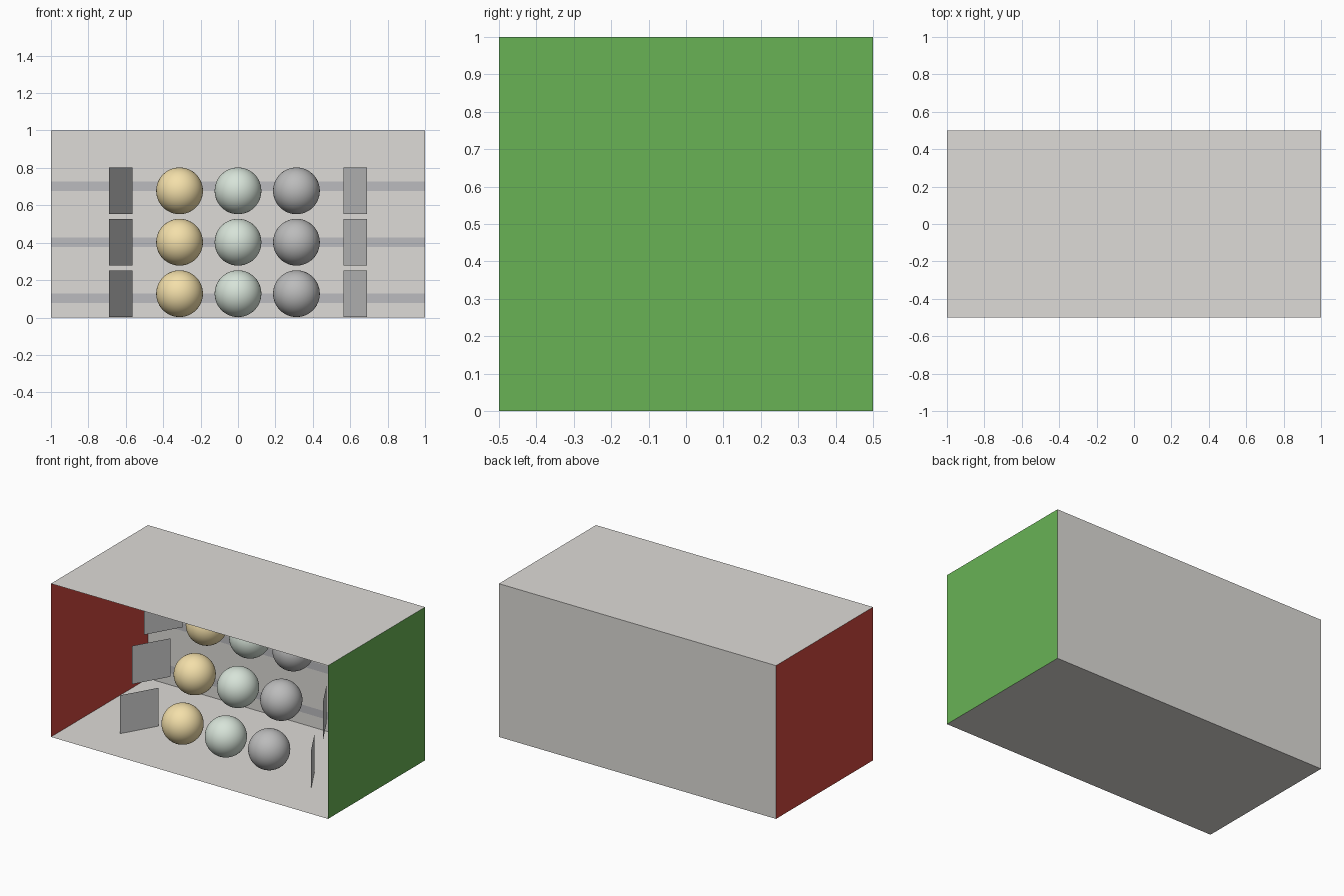
import bpy
from math import radians
from mathutils import Matrix

if "Cube" in bpy.data.objects:
    bpy.data.objects.remove(bpy.data.objects["Cube"])


def material(name, rgb):
    m = bpy.data.materials.new(name)
    m.diffuse_color = (*rgb, 1)
    m.use_nodes = True
    m.node_tree.nodes["Principled BSDF"].inputs["Base Color"].default_value = m.diffuse_color
    return m


WHITE = material("warm_white", (0.725, 0.71, 0.68))
RED = material("red", (0.63, 0.065, 0.05))
GREEN = material("green", (0.14, 0.45, 0.091))
GOLD = material("gold", (0.9, 0.74, 0.4))
GLASS = material("pale_green", (0.68, 0.77, 0.69))
STEEL = material("steel", (0.5, 0.5, 0.5))
BAND = material("band_grey", (0.5, 0.5, 0.52))


def sheet(name, size, loc, rot=(0, 0, 0), mat=None):
    """Flat rectangle; size is baked into the mesh."""
    bpy.ops.mesh.primitive_plane_add(size=1, location=loc,
                                     rotation=[radians(a) for a in rot])
    ob = bpy.context.object
    ob.name = name
    ob.data.transform(Matrix.Diagonal((size[0], size[1], 1, 1)))
    if mat:
        ob.data.materials.append(mat)
    return ob


# Room shell, open at the front, normals facing inwards
sheet("floor", (2, 1), (0, 0, 0), mat=WHITE)
sheet("ceiling", (2, 1), (0, 0, 1), (180, 0, 0), WHITE)
sheet("back_wall", (2, 1), (0, 0.5, 0.5), (90, 0, 0), WHITE)
sheet("left_wall", (1, 1), (-1, 0, 0.5), (0, 90, 0), RED)
sheet("right_wall", (1, 1), (1, 0, 0.5), (0, -90, 0), GREEN)

# Horizontal bands on the back wall
for i in range(3):
    sheet(f"wall_band_{i}", (2, 0.05), (0, 0.498, 0.1025 + 0.3 * i),
          (90, 0, 0), BAND)

# Three rising rows: spheres with an angled panel at each end
for row in range(3):
    y = -0.125 + 0.125 * row
    z = 0.1275 + 0.275 * row
    for col, mat in enumerate((GOLD, GLASS, STEEL)):
        bpy.ops.mesh.primitive_uv_sphere_add(
            segments=48, ring_count=24, radius=0.125,
            location=(0.3125 * (col - 1), y, z))
        ob = bpy.context.object
        ob.name = f"sphere_{row}_{col}"
        ob.data.materials.append(mat)
        bpy.ops.object.shade_smooth()
    for side, label in ((-1, "left"), (1, "right")):
        sheet(f"{label}_panel_{row}", (0.25, 0.25),
              (0.626 * side, y, z), (90, 0, -60 * side))
